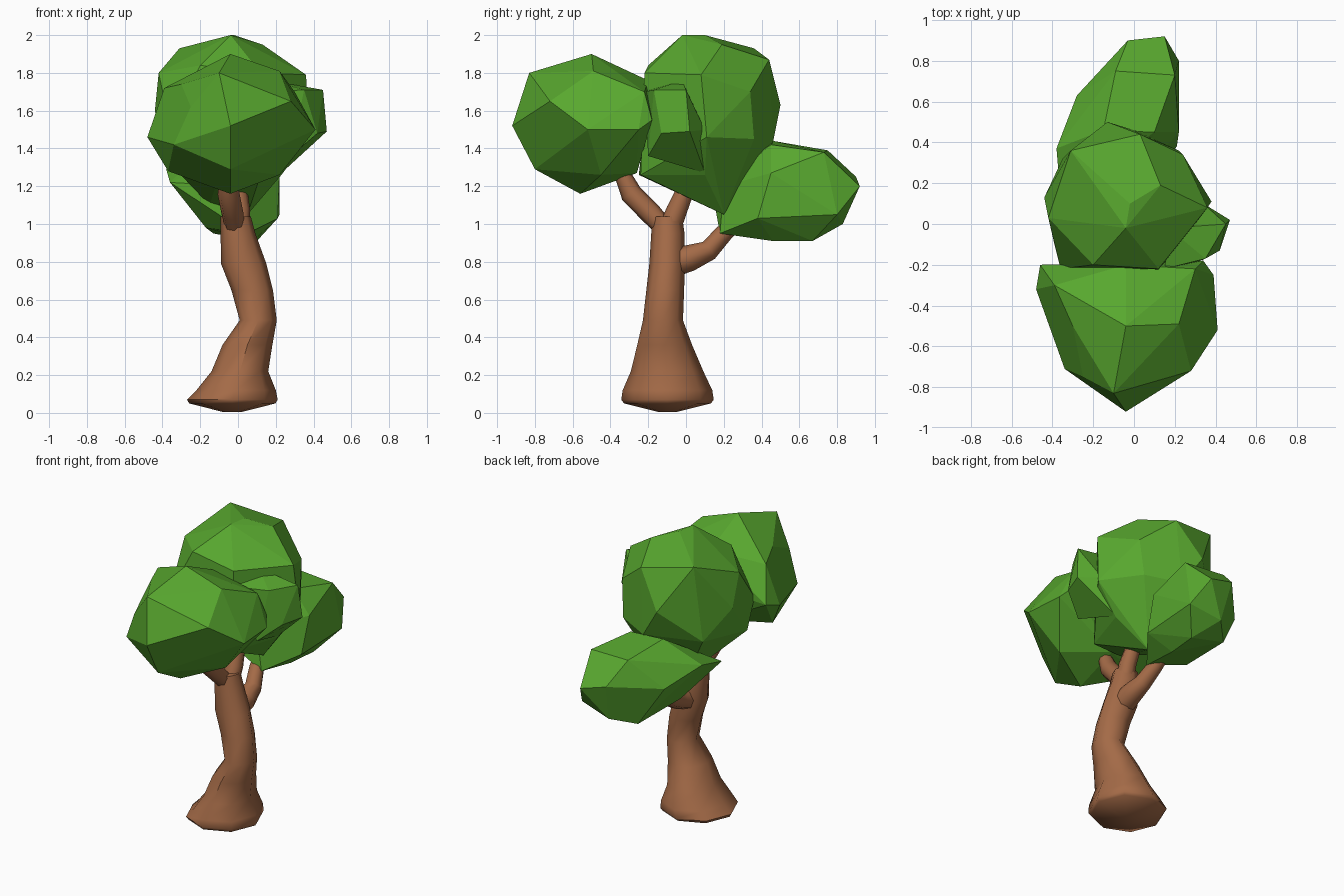
import bpy, bmesh, math
from mathutils import Vector


def material(name, rgb):
    m = bpy.data.materials.new(name)
    m.diffuse_color = (*rgb, 1)
    return m


LEAF = material("leaf green", (0.098, 0.39, 0.028))
BARK = material("bark brown", (0.37, 0.145, 0.063))


def finish(bm, name, mat, smooth=False):
    bmesh.ops.recalc_face_normals(bm, faces=bm.faces)
    me = bpy.data.meshes.new(name)
    bm.to_mesh(me)
    bm.free()
    me.materials.append(mat)
    ob = bpy.data.objects.new(name, me)
    bpy.context.collection.objects.link(ob)
    if smooth:
        bpy.ops.object.select_all(action='DESELECT')
        bpy.context.view_layer.objects.active = ob
        ob.select_set(True)
        bpy.ops.object.shade_smooth_by_angle(angle=math.radians(50))
    return ob


def skin(bm, rings):
    """Bridge equal rings of points and cap both ends."""
    loops = [[bm.verts.new(p) for p in r] for r in rings]
    n = len(loops[0])
    for a, b in zip(loops, loops[1:]):
        for i in range(n):
            j = (i + 1) % n
            bm.faces.new((a[i], a[j], b[j], b[i]))
    bm.faces.new(loops[0][::-1])
    bm.faces.new(loops[-1])


def circle(n):
    return [(math.cos(2 * math.pi * i / n), math.sin(2 * math.pi * i / n)) for i in range(n)]


def branch(name, path):
    """Tapered tube along (x, y, z, radius) stations."""
    pts = [Vector(p[:3]) for p in path]
    rings = []
    for k, p in enumerate(pts):
        d = (pts[min(k + 1, len(pts) - 1)] - pts[max(k - 1, 0)]).normalized()
        u = Vector((1, 0, 0))
        u = (u - d * u.dot(d)).normalized()
        v = d.cross(u)
        rings.append([p + path[k][3] * (u * c + v * s) for c, s in circle(8)])
    bm = bmesh.new()
    skin(bm, rings)
    finish(bm, name, BARK, True)


def foliage(name, corners):
    """Faceted clump: convex hull over its main corners."""
    bm = bmesh.new()
    for p in corners:
        bm.verts.new(p)
    out = bmesh.ops.convex_hull(bm, input=bm.verts)
    loose = {g for g in out["geom_interior"] + out["geom_unused"]
             if isinstance(g, bmesh.types.BMVert)}
    bmesh.ops.delete(bm, geom=list(loose), context='VERTS')
    bmesh.ops.dissolve_limit(bm, angle_limit=math.radians(6), verts=bm.verts, edges=bm.edges)
    finish(bm, name, LEAF)


# Trunk: flared foot, kinked stem; stations are x, y, z, x radius, y radius
stations = [
    (-0.03, -0.098, 0.005, 0.05, 0.05), (-0.03, -0.098, 0.05, 0.228, 0.23),
    (-0.03, -0.098, 0.07, 0.24, 0.245), (-0.01, -0.098, 0.12, 0.21, 0.237),
    (0.01, -0.10, 0.22, 0.15, 0.192), (0.05, -0.113, 0.36, 0.132, 0.145),
    (0.107, -0.122, 0.49, 0.098, 0.106), (0.075, -0.11, 0.65, 0.11, 0.10),
    (0.03, -0.10, 0.79, 0.12, 0.094), (0.00, -0.096, 0.95, 0.092, 0.088),
    (-0.012, -0.098, 1.04, 0.08, 0.078)]
bm = bmesh.new()
skin(bm, [[(x + rx * c, y + ry * s, z) for c, s in circle(8)] for x, y, z, rx, ry in stations])
finish(bm, "trunk", BARK, True)

# Three branches
branch("front_branch", [(-0.01, -0.09, 0.95, 0.05), (-0.03, -0.19, 1.06, 0.058),
                        (-0.05, -0.29, 1.16, 0.058), (-0.05, -0.33, 1.25, 0.045),
                        (-0.05, -0.38, 1.36, 0.035)])
branch("middle_branch", [(0.0, -0.10, 0.94, 0.06), (0.01, -0.05, 1.07, 0.055),
                         (0.0, 0.01, 1.21, 0.045), (0.0, 0.03, 1.33, 0.035)])
branch("back_branch", [(0.03, -0.08, 0.79, 0.075), (0.04, 0.02, 0.82, 0.07),
                       (0.03, 0.12, 0.86, 0.055), (0.0, 0.20, 0.95, 0.048),
                       (-0.02, 0.30, 1.05, 0.04)])

# Foliage clumps
foliage("front_foliage", [
    (-0.04, -0.92, 1.52), (-0.10, -0.83, 1.80), (-0.34, -0.71, 1.42), (0.28, -0.72, 1.65),
    (-0.04, -0.80, 1.29), (-0.04, -0.56, 1.16), (-0.30, -0.50, 1.74), (0.22, -0.49, 1.81),
    (-0.04, -0.50, 1.90), (-0.04, -0.20, 1.76), (-0.39, -0.30, 1.72), (0.30, -0.22, 1.70),
    (0.39, -0.25, 1.50), (0.41, -0.52, 1.50), (-0.48, -0.32, 1.46), (-0.46, -0.20, 1.50),
    (-0.37, -0.40, 1.28), (0.22, -0.45, 1.26), (-0.04, -0.26, 1.27), (0.34, -0.18, 1.55),
    (-0.25, -0.75, 1.62)])
foliage("middle_foliage", [
    (-0.04, -0.02, 2.00), (-0.02, 0.10, 2.00), (0.13, 0.19, 1.95), (0.36, 0.08, 1.79),
    (-0.31, 0.36, 1.93), (0.03, 0.44, 1.87), (-0.13, 0.50, 1.63), (-0.42, 0.03, 1.80),
    (-0.20, -0.20, 1.84), (-0.36, -0.22, 1.52), (0.12, -0.22, 1.80), (0.24, 0.34, 1.70),
    (0.38, 0.11, 1.46), (-0.44, 0.13, 1.60), (-0.39, -0.10, 1.35), (-0.35, 0.32, 1.42),
    (0.00, 0.46, 1.43), (0.23, 0.10, 1.26), (0.22, 0.36, 1.45), (0.05, 0.20, 1.05),
    (-0.15, 0.20, 1.10), (-0.10, -0.25, 1.26), (0.12, -0.24, 1.26)])
foliage("side_foliage", [
    (0.45, 0.00, 1.71), (0.35, -0.17, 1.71), (0.47, 0.02, 1.49), (0.42, -0.13, 1.48),
    (0.17, -0.02, 1.76), (0.15, -0.22, 1.70), (0.28, -0.20, 1.36), (0.23, 0.10, 1.27),
    (0.34, 0.10, 1.50)])
foliage("back_foliage", [
    (-0.03, 0.90, 1.25), (0.15, 0.92, 1.20), (0.20, 0.73, 1.38), (-0.09, 0.75, 1.39),
    (0.22, 0.80, 1.05), (0.22, 0.45, 1.27), (0.10, 0.67, 0.91), (0.08, 0.46, 0.91),
    (0.21, 0.38, 1.03), (0.00, 0.83, 1.00), (-0.28, 0.63, 1.20), (-0.38, 0.37, 1.29),
    (-0.36, 0.13, 1.22), (-0.17, 0.30, 0.98), (-0.15, 0.46, 1.44), (0.10, 0.45, 1.42),
    (0.05, 0.18, 0.95), (0.00, 0.20, 1.20), (-0.13, 0.70, 0.95)])
